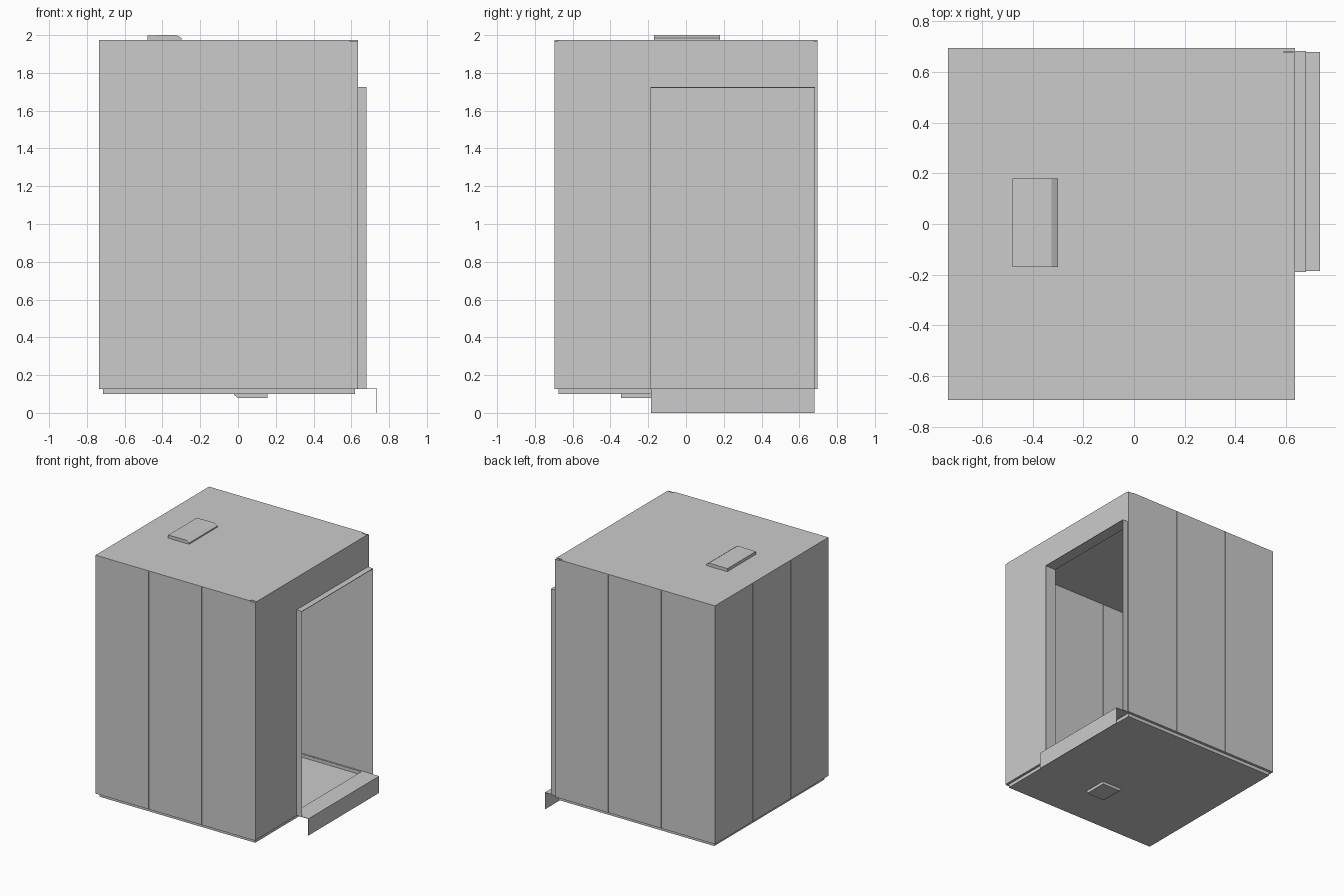
import bpy, bmesh

if "Cube" in bpy.data.objects:
    bpy.data.objects.remove(bpy.data.objects["Cube"])

X0, X1, Y = -0.735, 0.635, 0.695      # outer shell
Z0, Z1 = 0.13, 1.97                   # wall bottom and top
T = 0.015                             # wall panel thickness
G = 0.004                             # half of the seam gap
DY0, DY1, DZ = -0.185, 0.68, 1.72     # doorway


def prism(name, pts, axis, a, b):
    """Extrude a closed 2D profile from a to b along an axis (0=x, 1=y, 2=z)."""
    def place(u, v, t):
        return [(t, u, v), (u, t, v), (u, v, t)][axis]
    bm = bmesh.new()
    lo = [bm.verts.new(place(u, v, a)) for u, v in pts]
    hi = [bm.verts.new(place(u, v, b)) for u, v in pts]
    bm.faces.new(lo)
    bm.faces.new(hi[::-1])
    n = len(pts)
    for i in range(n):
        j = (i + 1) % n
        bm.faces.new((lo[i], hi[i], hi[j], lo[j]))
    bmesh.ops.recalc_face_normals(bm, faces=bm.faces)
    me = bpy.data.meshes.new(name)
    bm.to_mesh(me)
    bm.free()
    ob = bpy.data.objects.new(name, me)
    bpy.context.collection.objects.link(ob)
    return ob


def box(name, x, y, z):
    return prism(name, [(x[0], y[0]), (x[1], y[0]), (x[1], y[1]), (x[0], y[1])], 2, *z)


def ring(name, x, y, z, w):
    """Four strips around a rectangle, w wide inwards."""
    box(name + "_front", x, (y[0], y[0] + w), z)
    box(name + "_back", x, (y[1] - w, y[1]), z)
    box(name + "_left", (x[0], x[0] + w), (y[0] + w, y[1] - w), z)
    box(name + "_right", (x[1] - w, x[1]), (y[0] + w, y[1] - w), z)


# Front and back walls: three panels each, recessed strips in the seams
step = (X1 - X0) / 3
for side, s in (("front", -1), ("back", 1)):
    ys = sorted((s * Y, s * (Y - T)))
    for i in range(3):
        a = X0 + i * step + (G if i else 0)
        b = X0 + (i + 1) * step - (G if i < 2 else 0.005)
        box(f"{side}_panel_{i + 1}", (a, b), ys, (Z0, Z1))
        if i:
            c = X0 + i * step
            box(f"{side}_seam_{i}", (c - G, c + G), (ys[0] + 0.005, ys[1] - 0.005), (Z0, Z1))

# Left wall panels
edges = [-Y + T, -Y / 3, Y / 3, Y - T]
for i in range(3):
    a = edges[i] + (G if i else 0)
    b = edges[i + 1] - (G if i < 2 else 0)
    box(f"left_panel_{i + 1}", (X0, X0 + T), (a, b), (Z0, Z1))
    if i:
        box(f"left_seam_{i}", (X0 + 0.005, X0 + T - 0.005),
            (edges[i] - G, edges[i] + G), (Z0, Z1))

# Door wall sheet with its doorway
prism("door_wall", [(-Y, Z0), (-Y, Z1), (Y, Z1), (Y, Z0), (DY1, Z0), (DY1, DZ),
                    (DY0, DZ), (DY0, Z0)], 0, X1 - 0.005, X1)
# Folded return beside the front wall
box("door_wall_return", (0.59, X1 - 0.005), (-Y + T, -Y + T + 0.004), (Z0, Z1))

# Door frame lining that stands proud of the wall
t = 0.004
prism("door_frame", [(DY0 - t, Z0), (DY0 - t, DZ + t), (DY1 + t, DZ + t), (DY1 + t, Z0),
                     (DY1, Z0), (DY1, DZ), (DY0, DZ), (DY0, Z0)], 0, 0.59, 0.68)

# Sill with its hanging apron
prism("door_sill", [(0.59, Z0), (0.735, Z0), (0.735, 0), (0.732, 0),
                    (0.732, Z0 - 0.003), (0.59, Z0 - 0.003)], 1, DY0, DY1)

# Roof sheet with small notches at the door corners
prism("roof", [(X0, -Y), (0.59, -Y), (0.59, -0.678), (X1, -0.678), (X1, 0.678),
               (0.59, 0.678), (0.59, Y), (X0, Y)], 2, Z1, 1.975)

# Floor tray: base, upright sides and the ledge under the walls
box("floor_base", (-0.715, 0.62), (-0.675, 0.675), (0.10, 0.104))
ring("floor_side", (-0.715, 0.62), (-0.675, 0.675), (0.104, 0.126), 0.005)
ring("floor_ledge", (X0, X1 - 0.005), (-Y, Y), (0.1265, Z0), 0.025)

# Roof vent hood and drain box below the floor
prism("roof_vent", [(-0.48, 1.975), (-0.48, 1.998), (-0.40, 2.0), (-0.325, 2.0),
                    (-0.30, 1.985), (-0.30, 1.975)], 1, -0.17, 0.18)
prism("floor_drain", [(-0.02, 0.10), (-0.02, 0.095), (0.0, 0.078), (0.155, 0.078),
                      (0.155, 0.10)], 1, -0.345, -0.165)
